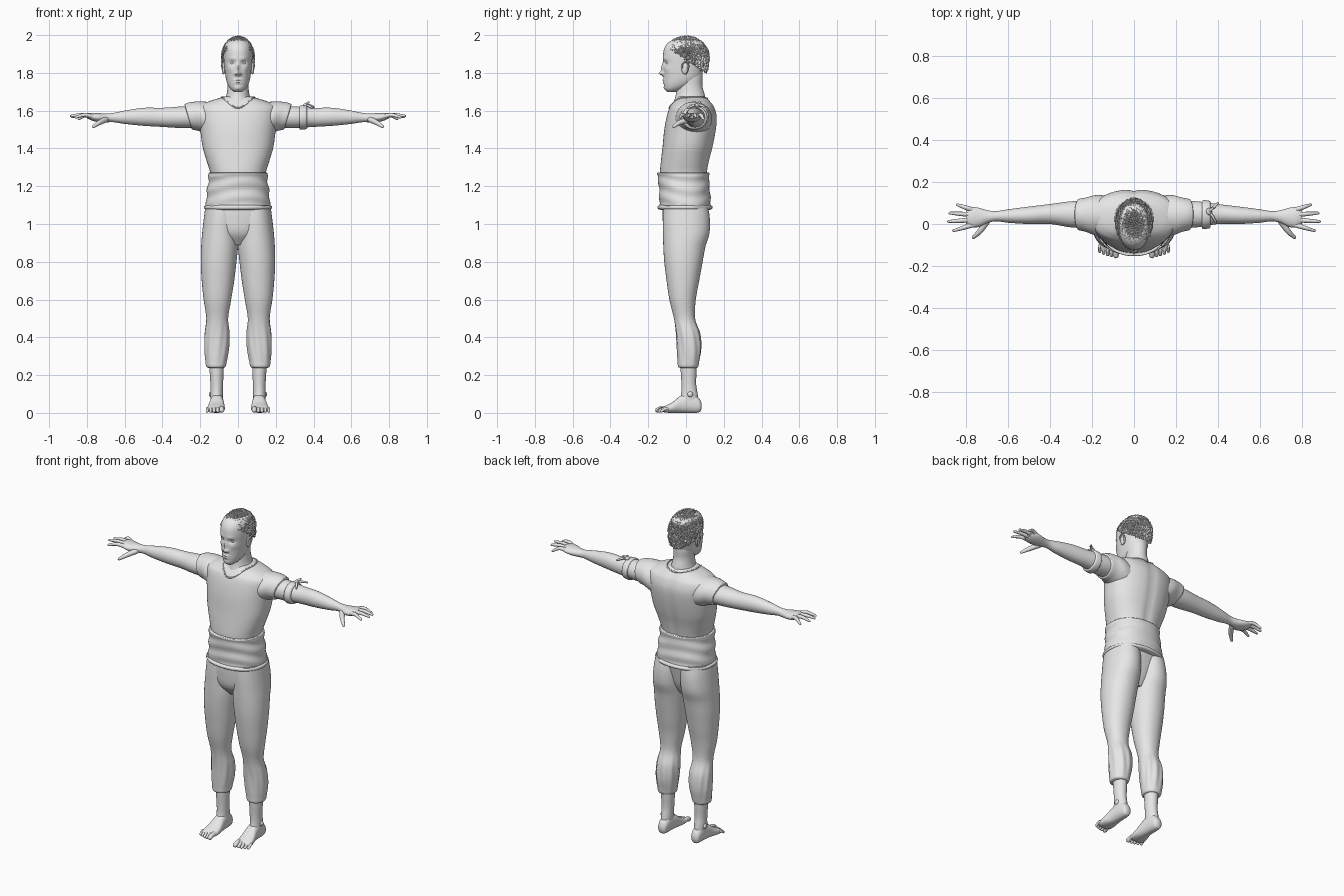
import bpy, bmesh, math, random
from mathutils import Vector

random.seed(4)
cube = bpy.data.objects.get("Cube")
if cube:
    bpy.data.objects.remove(cube, do_unlink=True)

GREY = (0.8, 0.8, 0.8, 1)
clay = bpy.data.materials.new("plain_grey")
clay.use_nodes = True
clay.diffuse_color = GREY
clay.node_tree.nodes["Principled BSDF"].inputs["Base Color"].default_value = GREY


def finish(name, bm, pair=False, angle=45):
    """Turn a bmesh into an object, or into a left and right pair."""
    for label, side in ((("left_", 1), ("right_", -1)) if pair else (("", 1),)):
        part = bm.copy()
        for v in part.verts:
            v.co.x *= side
        bmesh.ops.recalc_face_normals(part, faces=part.faces)
        for f in part.faces:
            f.smooth = angle > 0
        mesh = bpy.data.meshes.new(label + name)
        part.to_mesh(mesh)
        part.free()
        if angle:
            mesh.set_sharp_from_angle(angle=math.radians(angle))
        mesh.materials.append(clay)
        obj = bpy.data.objects.new(label + name, mesh)
        bpy.context.collection.objects.link(obj)
    bm.free()
    return obj


def spline(rows, sub):
    """Smoothly interpolate rows whose first entry is the parameter."""
    def slope(i):
        lo, hi = rows[max(i - 1, 0)], rows[min(i + 1, len(rows) - 1)]
        return [(h - l) / (hi[0] - lo[0]) for l, h in zip(lo, hi)]
    out = []
    for i in range(len(rows) - 1):
        a, b, ma, mb = rows[i], rows[i + 1], slope(i), slope(i + 1)
        d = b[0] - a[0]
        for k in range(sub):
            u = k / sub
            w = u * u * (3 - 2 * u)
            out.append([p + (q - p) * w + d * (m * u * (1 - u) ** 2 + n * u * u * (u - 1))
                        for p, q, m, n in zip(a, b, ma, mb)])
    return out + [list(rows[-1])]


def bridge(bm, rings):
    loops = [[bm.verts.new(co) for co in ring] for ring in rings]
    n = len(loops[0])
    for lo, hi in zip(loops, loops[1:]):
        for i in range(n):
            bm.faces.new((lo[i], lo[(i + 1) % n], hi[(i + 1) % n], hi[i]))
    bm.faces.new(loops[0])
    bm.faces.new(loops[-1])


def loft(name, axis, rows, n=40, sub=5, power=2.0, pair=False, post=None):
    """Rows: position on axis, then min and max on the other two axes."""
    others = [i for i in range(3) if i != axis]
    rings = []
    for t, a0, a1, b0, b1 in spline(rows, sub):
        ring = []
        for k in range(n):
            ang = math.tau * k / n
            ca, sa = math.cos(ang), math.sin(ang)
            co = Vector((t, t, t))
            co[others[0]] = (a0 + a1) / 2 + (a1 - a0) / 2 * math.copysign(abs(ca) ** (2 / power), ca)
            co[others[1]] = (b0 + b1) / 2 + (b1 - b0) / 2 * math.copysign(abs(sa) ** (2 / power), sa)
            ring.append(post(co, ang) if post else co)
        rings.append(ring)
    bm = bmesh.new()
    bridge(bm, rings)
    return finish(name, bm, pair)


def body(name, rows, **kw):
    """Upright loft that is symmetric in x: height, half width, front, back."""
    return loft(name, 2, [(z, -w, w, f, b) for z, w, f, b in rows], **kw)


def tube(name, points, n=12, sub=5, pair=False):
    """Round tapered tube through x, y, z, radius with rounded tips."""
    rows = [r[1:] for r in spline([(i, *p) for i, p in enumerate(points)], sub)]
    pos, rad = [Vector(r[:3]) for r in rows], [r[3] for r in rows]
    for end, near in ((0, 1), (-1, -2)):
        d, tip, r = (pos[end] - pos[near]).normalized(), pos[end].copy(), rad[end]
        for step, size in ((0.6, 0.8), (0.95, 0.3)):
            at = 0 if end == 0 else len(pos)
            pos.insert(at, tip + d * r * step)
            rad.insert(at, r * size)
    rings = []
    for i, p in enumerate(pos):
        d = pos[min(i + 1, len(pos) - 1)] - pos[max(i - 1, 0)]
        q = d.to_track_quat('Z', 'Y')
        rings.append([p + q @ Vector((math.cos(math.tau * k / n), math.sin(math.tau * k / n), 0)) * rad[i]
                      for k in range(n)])
    bm = bmesh.new()
    bridge(bm, rings)
    return finish(name, bm, pair)


def ellipsoid(name, centre, size, pair=False):
    bm = bmesh.new()
    bmesh.ops.create_uvsphere(bm, u_segments=20, v_segments=12, radius=1)
    for v in bm.verts:
        v.co = Vector(centre) + Vector([c * s for c, s in zip(v.co, size)])
    return finish(name, bm, pair)


# Head with a sculpted face: x, z, radius in x, radius in z, push along y
FACE = [(0, 1.797, .012, .011, -.024), (0, 1.825, .009, .022, -.012), (.014, 1.793, .007, .006, -.009),
        (.03, 1.852, .015, .011, .012), (.028, 1.876, .02, .007, -.004), (0, 1.762, .02, .005, -.007),
        (0, 1.748, .017, .005, -.006), (0, 1.718, .018, .012, -.004), (.045, 1.82, .016, .016, -.004)]


def face(co, ang):
    if co.y < -.02:
        co.y += sum(p * math.exp(-((abs(co.x) - x) / rx) ** 2 - ((co.z - z) / rz) ** 2)
                    for x, z, rx, rz, p in FACE)
    return co


body("head", [(1.70, .022, -.10, -.05), (1.715, .04, -.112, -.01), (1.74, .055, -.117, .04),
              (1.77, .064, -.118, .075), (1.81, .07, -.12, .09), (1.85, .074, -.121, .1),
              (1.9, .077, -.121, .105), (1.94, .073, -.11, .1), (1.97, .055, -.08, .08),
              (1.985, .02, -.03, .03)], n=96, sub=7, power=2.15, post=face)
ellipsoid("eye", (.03, -.092, 1.852), (.014, .014, .009), True)
ellipsoid("ear", (.076, -.005, 1.825), (.01, .019, .033), True)
tube("ear_rim", [(.078, -.018, 1.815, .003), (.085, -.02, 1.84, .004), (.087, -.003, 1.858, .004),
                 (.086, .014, 1.84, .004), (.078, .002, 1.798, .004)], n=8, pair=True)
body("neck", [(1.58, .08, -.07, .09), (1.64, .078, -.065, .105), (1.68, .062, -.055, .1),
              (1.73, .055, -.048, .087), (1.78, .055, -.045, .088), (1.84, .05, -.04, .085)])

# Rough cropped hair
bm = bmesh.new()
bmesh.ops.create_icosphere(bm, subdivisions=6, radius=1)
for v in bm.verts:
    c = v.co * random.uniform(.94, 1.07)
    v.co = Vector((c.x * .086, c.y * .12, 1.882 + c.z * (.11 if c.z > 0 else .16)))
low = [v for v in bm.verts if v.co.z < 1.865 - .65 * v.co.y + random.uniform(-.008, .008)]
bmesh.ops.delete(bm, geom=low, context='VERTS')
finish("hair", bm, angle=0)

# Shirt, collar and sleeves
def spine(co, ang):
    if co.y > .05:
        co.y -= .008 * math.exp(-(co.x / .02) ** 2)
    return co


shirt = body("shirt", [(1.2, .14, -.135, .105), (1.27, .147, -.138, .112), (1.34, .168, -.132, .125),
                       (1.41, .188, -.124, .143), (1.5, .2, -.115, .16), (1.57, .21, -.102, .164),
                       (1.62, .205, -.086, .15), (1.645, .165, -.068, .132), (1.665, .105, -.052, .115),
                       (1.675, .07, -.045, .105)], n=64, power=2.25, post=spine)
bpy.context.view_layer.update()
rim = []
for k in range(33):
    a = math.tau * k / 32
    guess = Vector((.088 * math.sin(a), .022 - .1 * math.cos(a), 1.668 - .058 * max(0, math.cos(a)) ** 3))
    rim.append((*shirt.closest_point_on_mesh(guess)[1], .004))
tube("collar", rim, n=8, sub=2)


def slant(co, ang):
    co.x += (co.z - 1.57) * .3
    return co


loft("sleeve", 0, [(.10, -.05, .13, 1.45, 1.645), (.18, -.055, .138, 1.47, 1.648),
                   (.23, -.037, .126, 1.492, 1.645), (.262, -.03, .12, 1.5, 1.635),
                   (.265, -.026, .116, 1.504, 1.631)], pair=True, post=slant)

# Arms and hands
loft("arm", 0, [(.2, -.02, .112, 1.508, 1.625), (.3, -.016, .108, 1.508, 1.622), (.4, 0, .095, 1.514, 1.615),
                (.5, 0, .083, 1.52, 1.615), (.6, .006, .07, 1.53, 1.6), (.66, .013, .061, 1.539, 1.588),
                (.7, .004, .066, 1.538, 1.585), (.74, -.014, .077, 1.54, 1.587),
                (.775, -.015, .08, 1.548, 1.588), (.8, 0, .065, 1.56, 1.582)], n=32, pair=True)
for label, y0, x1, y1, z1 in (("little", .066, .843, .092, 1.556), ("ring", .044, .878, .052, 1.568),
                              ("middle", .02, .884, .012, 1.572), ("index", -.003, .86, -.032, 1.565)):
    tube(label + "_finger", [(.765, y0, 1.568, .012), ((.765 + x1) / 2, (y0 + y1) / 2, 1.577, .0105),
                             (x1, y1, z1, .0065)], pair=True)
tube("thumb", [(.7, .015, 1.553, .016), (.735, -.035, 1.536, .013), (.765, -.064, 1.516, .008)], pair=True)

# Knotted band on the left upper arm
loft("arm_band", 0, [(.325, -.02, .11, 1.503, 1.622), (.33, -.024, .114, 1.499, 1.627),
                     (.36, -.02, .11, 1.502, 1.626), (.365, -.014, .104, 1.507, 1.62)])
ellipsoid("band_knot", (.358, .06, 1.628), (.014, .017, .012))
for label, tip in (("front", (.39, .01, 1.615)), ("back", (.4, .1, 1.62)), ("top", (.375, .075, 1.645))):
    mid = [(a + b) / 2 for a, b in zip(tip, (.36, .06, 1.635))]
    tube(label + "_band_tail", [(.355, .06, 1.63, .007), (*mid, .007), (*tip, .005)], n=8)

# Wrapped sash with soft folds
def wrap(co, ang):
    if 1.1 < co.z < 1.26:
        k = 1 + .02 * math.sin(co.z * 85 + 1.6 * math.sin(2 * ang + 1))
        co.x, co.y = co.x * k, co.y * k
    return co


body("sash", [(1.075, .165, -.135, .125), (1.08, .178, -.148, .138), (1.093, .18, -.15, .14),
              (1.1, .17, -.142, .132), (1.16, .166, -.142, .128), (1.22, .158, -.145, .122),
              (1.262, .156, -.152, .124), (1.272, .154, -.15, .122), (1.273, .14, -.135, .108)],
     n=72, sub=6, power=2.2, post=wrap)

# Trousers gathered below the knee
def gather(co, ang):
    if co.z < .5:
        k = 1 + .035 * math.sin(9 * ang + co.z * 12) * math.sin((co.z - .24) / .26 * math.pi)
        co.x, co.y = .113 + (co.x - .113) * k, co.y * k
    return co


body("trouser_seat", [(.89, .04, -.07, .05), (.95, .13, -.113, .08), (1.03, .172, -.124, .1),
                      (1.1, .172, -.125, .115)], power=2.2)
loft("trouser_leg", 2, [(.238, .08, .155, -.03, .055), (.243, .067, .167, -.041, .064),
                        (.27, .06, .172, -.044, .07), (.34, .049, .178, -.048, .08),
                        (.42, .046, .177, -.053, .074), (.5, .052, .168, -.064, .048),
                        (.6, .036, .182, -.088, .052), (.7, .02, .192, -.103, .07),
                        (.8, .008, .197, -.115, .088), (.88, 0, .195, -.12, .103),
                        (.95, 0, .19, -.122, .124), (1.03, 0, .181, -.123, .126),
                        (1.1, 0, .172, -.12, .115)], n=56, power=2.1, pair=True, post=gather)

# Bare ankles, feet and toes
loft("ankle", 2, [(.05, .082, .145, -.04, .068), (.1, .08, .146, -.026, .062), (.15, .079, .146, -.024, .054),
                  (.22, .076, .15, -.028, .056), (.28, .074, .152, -.03, .058)], n=28, pair=True)
ellipsoid("ankle_bone", (.142, .022, .098), (.012, .015, .015), True)
loft("foot", 1, [(.083, .1, .125, .022, .05), (.075, .088, .137, .006, .07), (.05, .081, .143, 0, .095),
                 (.01, .078, .146, 0, .105), (-.03, .074, .15, 0, .09), (-.07, .07, .16, 0, .058),
                 (-.11, .071, .165, .002, .037), (-.128, .08, .157, .008, .026)],
     n=32, power=2.3, pair=True)
for i in range(5):
    r = .0135 if i == 0 else .0095 - .0005 * i
    x, tip = .084 + .0185 * i + (.003 if i else 0), -.15 + .0012 * i * i
    tube("toe_%d" % (i + 1), [(x, -.1, .022, r), (x + .002, tip + .02, .022, r), (x + .002, tip, r + .001, r)],
         pair=True)
